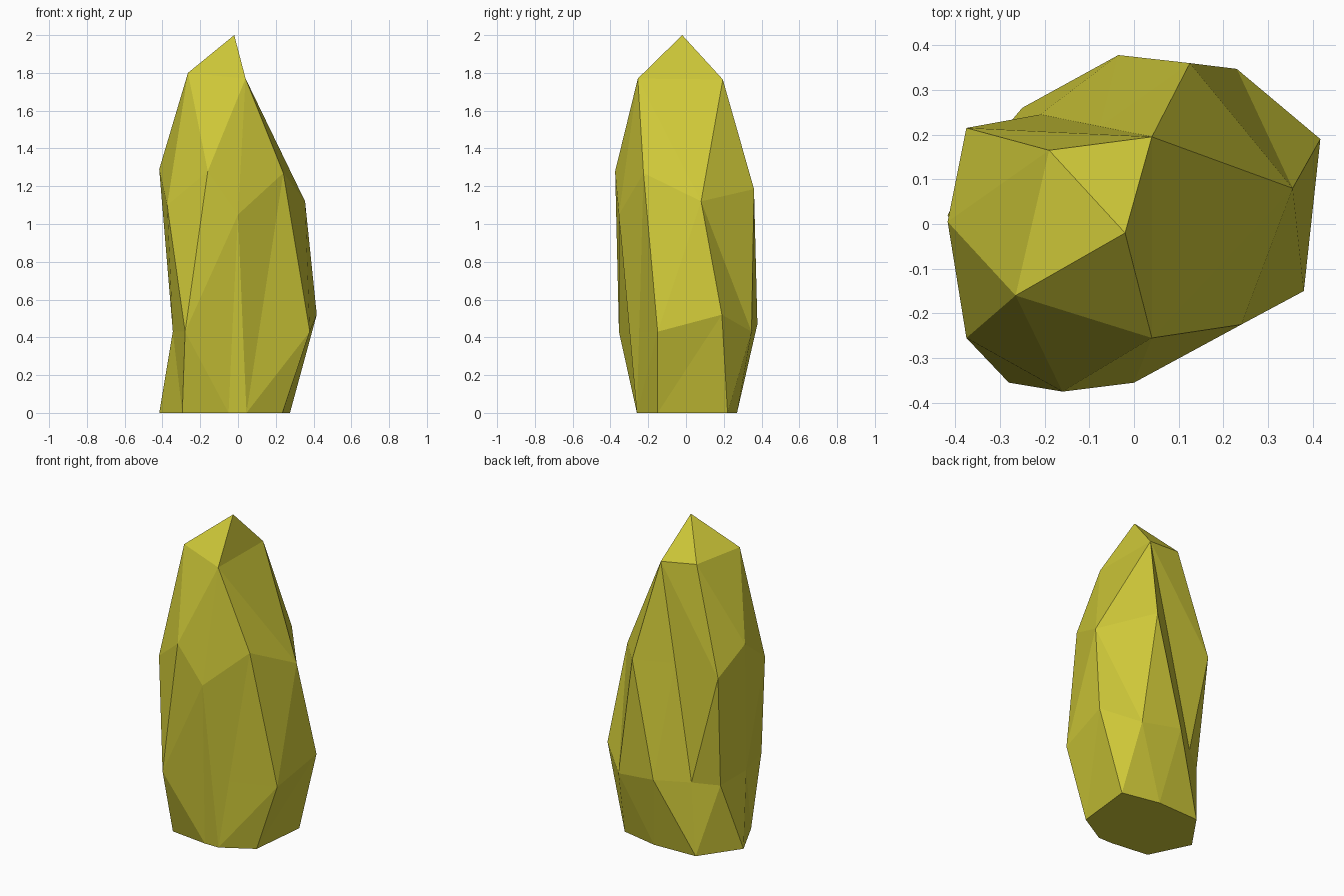
import bpy, bmesh

if "Cube" in bpy.data.objects:
    bpy.data.objects.remove(bpy.data.objects["Cube"])

# Cross-section rings of the stone, counter-clockwise, from crown to foot
CROWN = [(.04, .195, 1.765), (-.19, .165, 1.795), (-.265, -.16, 1.80), (.04, -.255, 1.77)]
BELLY = [(.355, .08, 1.12), (.125, .36, 1.185), (-.076, .218, 1.16), (-.375, .215, 1.14),
         (-.417, .005, 1.29), (-.375, -.255, 1.10), (-.16, -.375, 1.28), (0, -.355, 1.05),
         (.24, -.225, 1.27)]
WAIST = [(.417, .19, .52), (.23, .347, .43), (-.035, .378, .47), (-.21, .245, .45),
         (-.345, .148, .43), (-.345, -.11, .43), (-.28, -.355, .43), (-.03, -.299, .43),
         (.026, -.299, .43), (.111, -.248, .43), (.38, -.15, .43)]
FOOT = [(x, y, 0) for x, y in [(.275, .22), (.035, .27), (-.25, .26), (-.417, .02),
                               (-.295, -.23), (-.05, -.26), (.045, -.26), (.235, -.15)]]

bm = bmesh.new()
crown, belly, waist, foot = [[bm.verts.new(p) for p in ring]
                             for ring in (CROWN, BELLY, WAIST, FOOT)]


def zip_rings(upper, lower, steps):
    """Triangulate between two rings: 'a' steps along the upper, 'b' along the lower."""
    i = j = 0
    for s in steps:
        u, l = upper[i % len(upper)], lower[j % len(lower)]
        if s == "a":
            i += 1
            bm.faces.new((u, l, upper[i % len(upper)]))
        else:
            j += 1
            bm.faces.new((u, l, lower[j % len(lower)]))


# Faceted sides
zip_rings(crown, belly, "bbbababbabbba")
zip_rings(belly, waist, "babababababaabbbabab")
zip_rings(waist, foot, "ababaabababaabaabab")

# Pointed tip and flat underside
tip = bm.verts.new((-.02, -.02, 2))
for k in range(4):
    bm.faces.new((crown[k], crown[(k + 1) % 4], tip))
bm.faces.new(foot[::-1])
bmesh.ops.recalc_face_normals(bm, faces=bm.faces[:])

mesh = bpy.data.meshes.new("standing_stone")
bm.to_mesh(mesh)
bm.free()
stone = bpy.data.objects.new("standing_stone", mesh)
bpy.context.collection.objects.link(stone)

# Olive yellow colour
mat = bpy.data.materials.new("olive_yellow")
mat.diffuse_color = (.62, .58, .04, 1)
mat.use_nodes = True
mat.node_tree.nodes["Principled BSDF"].inputs["Base Color"].default_value = mat.diffuse_color
mesh.materials.append(mat)
